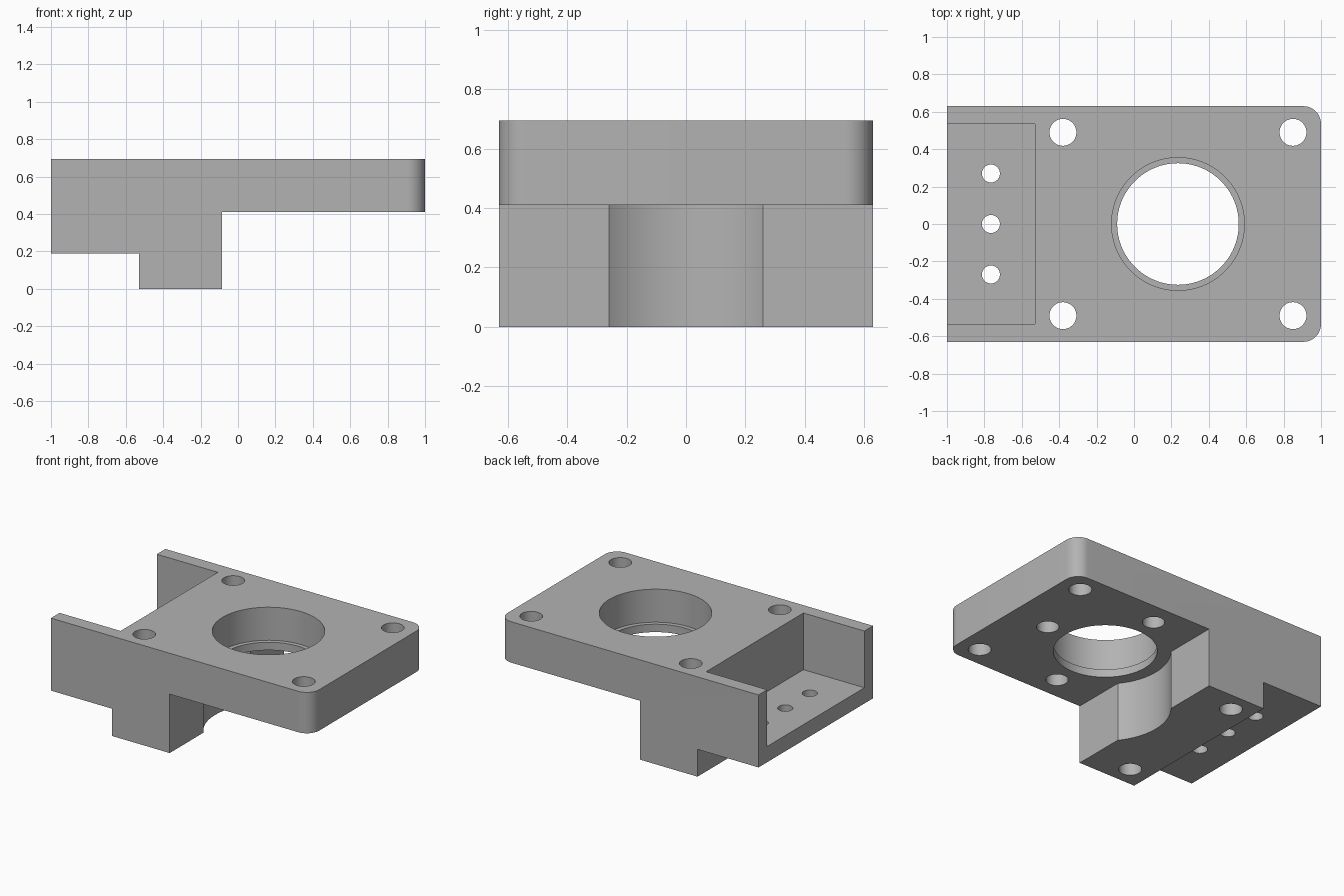
import bpy, bmesh
from math import pi, sin, cos

cube = bpy.data.objects.get("Cube")
if cube:
    bpy.data.objects.remove(cube, do_unlink=True)

TOP, PLATE_BOTTOM, HALF_Y = 0.695, 0.41, 0.63
BORE_X = 0.235


def make_object(name, bm):
    bmesh.ops.recalc_face_normals(bm, faces=bm.faces)
    mesh = bpy.data.meshes.new(name)
    bm.to_mesh(mesh)
    bm.free()
    obj = bpy.data.objects.new(name, mesh)
    bpy.context.collection.objects.link(obj)
    return obj


def cut(target, cutter):
    """Subtract the cutter from the target and discard the cutter."""
    cutter.hide_render = True
    mod = target.modifiers.new("cut", 'BOOLEAN')
    mod.operation, mod.solver, mod.object = 'DIFFERENCE', 'EXACT', cutter
    graph = bpy.context.evaluated_depsgraph_get()
    mesh = bpy.data.meshes.new_from_object(target.evaluated_get(graph))
    target.modifiers.clear()
    target.data = mesh
    bpy.data.objects.remove(cutter, do_unlink=True)


def drill(target, x, y, radius, z0, z1, sides=48):
    bm = bmesh.new()
    bmesh.ops.create_cone(bm, cap_ends=True, segments=sides, radius1=radius,
                          radius2=radius, depth=z1 - z0)
    bmesh.ops.translate(bm, verts=bm.verts, vec=(x, y, (z0 + z1) / 2))
    cut(target, make_object("drill_cutter", bm))


def mill(target, x0, x1, y0, y1, z0, z1):
    bm = bmesh.new()
    bmesh.ops.create_cube(bm, size=1)
    bmesh.ops.scale(bm, verts=bm.verts, vec=(x1 - x0, y1 - y0, z1 - z0))
    bmesh.ops.translate(bm, verts=bm.verts,
                        vec=((x0 + x1) / 2, (y0 + y1) / 2, (z0 + z1) / 2))
    cut(target, make_object("pocket_cutter", bm))


# Body: stepped side profile extruded across the width
profile = [(-1, TOP), (-1, 0.19), (-0.53, 0.19), (-0.53, 0), (-0.085, 0),
           (-0.085, PLATE_BOTTOM), (1, PLATE_BOTTOM), (1, TOP)]
bm = bmesh.new()
face = bm.faces.new([bm.verts.new((x, -HALF_Y, z)) for x, z in profile])
ext = bmesh.ops.extrude_face_region(bm, geom=[face])
bmesh.ops.translate(bm, vec=(0, 2 * HALF_Y, 0),
                    verts=[v for v in ext["geom"] if isinstance(v, bmesh.types.BMVert)])
# Rounded vertical corners at the plate end
corners = [e for e in bm.edges if all(v.co.x > 0.99 for v in e.verts)
           and abs(e.verts[0].co.z - e.verts[1].co.z) > 0.1]
bmesh.ops.bevel(bm, geom=corners, offset=0.095, segments=12, profile=0.5, affect='EDGES')
body = make_object("mounting_bracket", bm)

# Open-ended pocket with three small floor holes
mill(body, -1.2, -0.53, -0.535, 0.535, 0.3, 1)
for y in (-0.27, 0, 0.27):
    drill(body, -0.765, y, 0.048, 0.1, 0.4)

# Main bore with a thin retaining lip, and the round relief in the block
drill(body, BORE_X, 0, 0.355, 0.465, 1, 96)
drill(body, BORE_X, 0, 0.325, 0.3, 0.6, 96)
drill(body, BORE_X, 0, 0.412, -0.2, PLATE_BOTTOM, 96)

# Corner through holes
for x in (-0.38, 0.85):
    for y in (-0.49, 0.49):
        drill(body, x, y, 0.072, -0.2, 1)

# Blind holes around the bore, on the underside
for a in (-pi / 2, 0, pi / 2):
    drill(body, BORE_X + 0.47 * cos(a), 0.47 * sin(a), 0.07, 0.3, 0.58)

# Plain grey finish
grey = bpy.data.materials.new("plain_grey")
grey.use_nodes = True
colour = (0.45, 0.45, 0.45, 1)
grey.diffuse_color = colour
grey.node_tree.nodes["Principled BSDF"].inputs["Base Color"].default_value = colour
body.data.materials.clear()
body.data.materials.append(grey)
for p in body.data.polygons:
    p.material_index = 0

bpy.ops.object.select_all(action='DESELECT')
body.select_set(True)
bpy.context.view_layer.objects.active = body
bpy.ops.object.shade_smooth_by_angle(angle=pi / 6)
